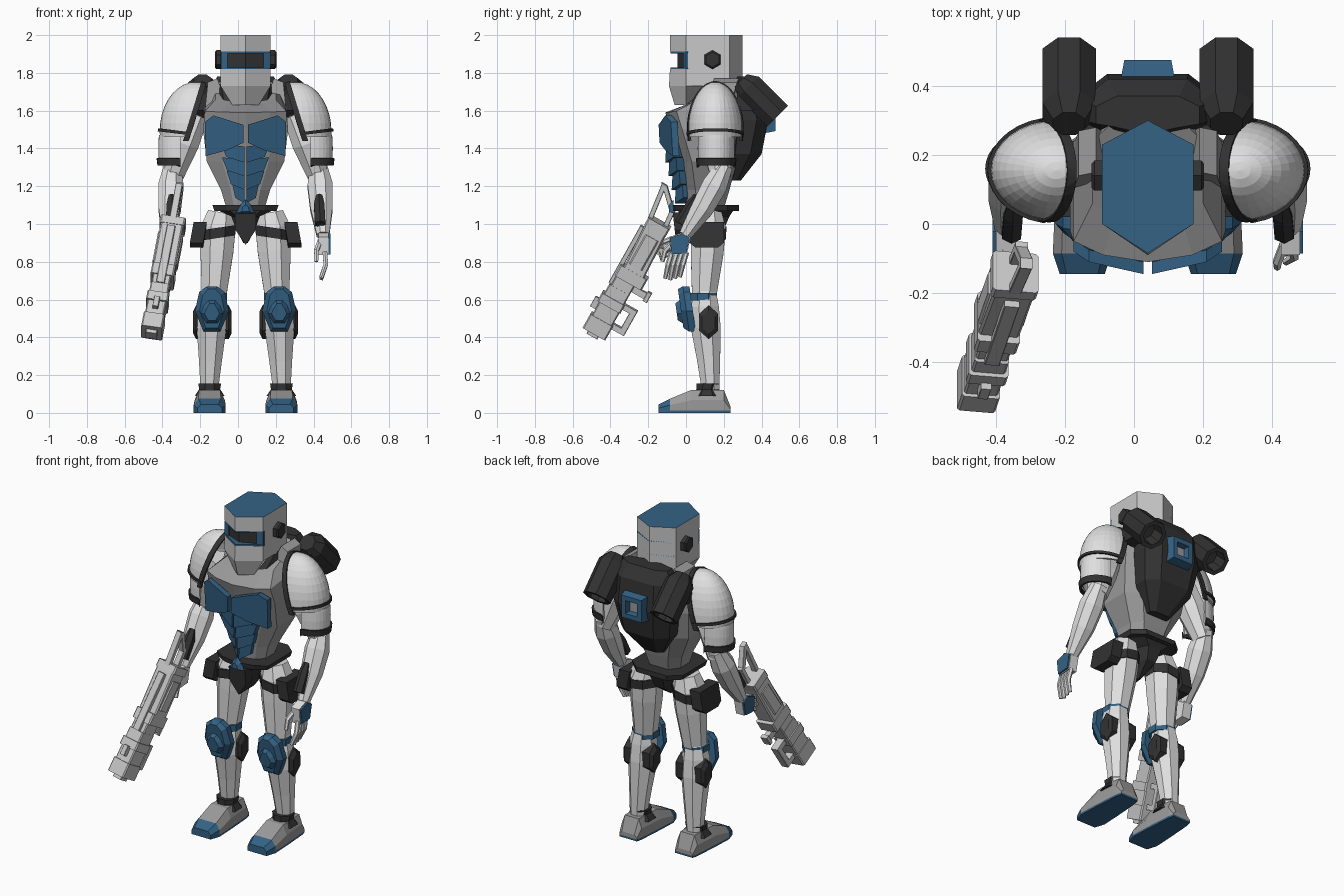
import bpy, bmesh, math
from mathutils import Vector as V

if "Cube" in bpy.data.objects:
    bpy.data.objects.remove(bpy.data.objects["Cube"])

CX = 0.04  # the body's centre line (the rifle shifts the overall centre)

def material(name, *c):
    m = bpy.data.materials.new(name)
    m.diffuse_color = (*c, 1)
    m.use_nodes = True
    m.node_tree.nodes["Principled BSDF"].inputs["Base Color"].default_value = m.diffuse_color
    return m

LIGHT = material("light_grey", .74, .74, .74)
MID = material("mid_grey", .33, .33, .33)
PALE = material("pale_grey", .58, .58, .58)
DARK = material("charcoal", .032, .032, .032)
BLUE = material("steel_blue", .034, .122, .235)

def finish(bm, name, mat, mirror=False, rule=None, mat2=None, solid=0):
    bmesh.ops.recalc_face_normals(bm, faces=bm.faces)
    if rule:
        for f in bm.faces:
            f.material_index = int(rule(f))
    me = bpy.data.meshes.new(name)
    bm.to_mesh(me)
    bm.free()
    me.materials.append(mat)
    if mat2:
        me.materials.append(mat2)
    ob = bpy.data.objects.new(name, me)
    bpy.context.collection.objects.link(ob)
    ob.location.x = CX
    if solid:
        ob.modifiers.new("thick", 'SOLIDIFY').thickness = solid
    if mirror:
        ob.modifiers.new("mirror", 'MIRROR').use_clip = False
    return ob

def skin(bm, rings):
    vs = [[bm.verts.new(p) for p in r] for r in rings]
    n = len(vs[0])
    for a, b in zip(vs, vs[1:]):
        for i in range(n):
            bm.faces.new((a[i], a[(i+1) % n], b[(i+1) % n], b[i]))
    bm.faces.new(vs[0])
    bm.faces.new(vs[-1])

def loft(name, rings, mat, **k):
    bm = bmesh.new()
    skin(bm, rings)
    return finish(bm, name, mat, **k)

def prism(name, pts, vec, mat, **k):
    return loft(name, [pts, [V(p) + V(vec) for p in pts]], mat, **k)

def tube(name, path, mat, n=8, axis=None, **k):
    """Path points are (x, y, z, r) or (x, y, z, rx, ry)."""
    rings = []
    for i, p in enumerate(path):
        t = V(axis) if axis else V(path[min(i+1, len(path)-1)][:3]) - V(path[max(i-1, 0)][:3])
        t.normalize()
        u = V((0, 1, 0)) if abs(t.x) > .9 else V((1, 0, 0))
        u = (u - t*u.dot(t)).normalized()
        w = t.cross(u)
        rx, ry = p[3], p[-1]
        an = [(j+.5)*2*math.pi/n for j in range(n)]
        rings.append([V(p[:3]) + u*rx*math.cos(a) + w*ry*math.sin(a) for a in an])
    return loft(name, rings, mat, **k)

def oct_ring(w, yf, yb, z, c=.06, zb=None):
    half = [(w*.6, yf+.02), (w, yf+c), (w, yb-c), (w*.6, yb)]
    pts = [(0, yf)] + half + [(0, yb)] + [(-x, y) for x, y in reversed(half)]
    zb = z if zb is None else zb
    return [(x, y, z + (zb-z)*(y-yf)/(yb-yf)) for x, y in pts]

# Head: hexagonal helmet with recessed visor
def hexa(z, front=-.085, w=.132, yf=0.0):
    return [(0, front, z), (w, yf, z), (.132, .23, z), (0, .3, z), (-.132, .23, z), (-w, yf, z)]
jaw = [(0, -.06, 1.63), (.07, 0, 1.63), (.11, .15, 1.75), (0, .29, 1.80), (-.11, .15, 1.75), (-.07, 0, 1.63)]
loft("helmet_jaw", [jaw, hexa(1.73, -.09), hexa(1.82)], PALE)
loft("helmet_crown", [hexa(1.912), hexa(2)], PALE, rule=lambda f: f.normal.z > .9, mat2=BLUE)
loft("helmet_middle", [hexa(1.82, -.045, yf=.01), hexa(1.912, -.045, yf=.01)], PALE,
     rule=lambda f: f.normal.y < -.2, mat2=DARK)
for z in (1.818, 1.903):
    loft("visor_rim", [hexa(z, -.083, .130), hexa(z+.011, -.083, .130)], BLUE)
prism("visor_cheek", [(.095, -.015, 1.825), (.131, 0, 1.825), (.131, .012, 1.825), (.095, .012, 1.825)],
      (0, 0, .08), BLUE, mirror=True)
tube("ear_cap", [(.12, .14, 1.87, .05), (.155, .14, 1.87, .05), (.163, .14, 1.87, .04)], DARK, 6, mirror=True)

# Neck and torso
tube("neck", [(0, .16, 1.58, .09), (0, .15, 1.82, .08)], MID)
prism("neck_strap", [(.06, .01, 1.62), (.115, .05, 1.65), (.13, .13, 1.74), (.08, .10, 1.72)],
      (.02, .05, 0), DARK, mirror=True)
loft("torso", [oct_ring(.10, 0, .2, 1.08), oct_ring(.13, -.01, .23, 1.18), oct_ring(.205, -.03, .27, 1.33),
               oct_ring(.225, -.08, .3, 1.5), oct_ring(.215, -.11, .3, 1.59, zb=1.64),
               oct_ring(.16, .0, .3, 1.63, zb=1.77)], MID)
prism("collar_wing", [(.10, .12, 1.64), (.215, .10, 1.60), (.20, .14, 1.75), (.15, .15, 1.77)],
      (0, .13, 0), MID, mirror=True)

# Chest and stomach armour
prism("chest_plate", [(.012, -.145, 1.525), (.17, -.11, 1.575), (.215, -.08, 1.54), (.212, -.07, 1.36),
                      (.1, -.11, 1.39), (.012, -.14, 1.43)], (0, .035, 0), BLUE, mirror=True)
for i, w in enumerate((.13, .125, .10, .07)):
    z, y = 1.41-.072*i, -.105+.017*i
    prism("stomach_plate", [(.005, y, z), (w, y+.035, z+.015), (w*.78, y+.04, z-.055), (.005, y-.005, z-.085)],
          (0, .055, 0), BLUE, mirror=True)

# Backpack with square port and two thrusters
loft("backpack", [oct_ring(.07, .2, .29, 1.23, .02), oct_ring(.165, .2, .40, 1.37), oct_ring(.195, .22, .435, 1.55),
                  oct_ring(.19, .24, .42, 1.71), oct_ring(.15, .26, .37, 1.78, .03)], DARK)
def square(r, y):
    return [(x*r, y, 1.56+z*r) for x, z in ((-1, -1), (1, -1), (1, 1), (-1, 1))]
loft("backpack_port", [square(.08, .41), square(.068, .475), square(.04, .475), square(.035, .44)], BLUE,
     rule=lambda f: f.normal.y > .9 and f.calc_center_median().y < .46, mat2=MID)
tube("thruster", [(.228, .29, 1.76, .05), (.228, .33, 1.725, .084), (.228, .485, 1.57, .084),
                  (.228, .485, 1.57, .06), (.228, .42, 1.635, .055)], DARK, 8, axis=(0, 1, -1), mirror=True)
prism("thruster_mount", [(.15, .27, 1.60), (.27, .27, 1.60), (.27, .36, 1.60), (.15, .36, 1.60)], (0, 0, .1), DARK, mirror=True)

# Shoulder domes: slices of ellipsoids with dark rims
def shell(name, mat, centre, radii, cuts):
    bm = bmesh.new()
    bmesh.ops.create_uvsphere(bm, u_segments=32, v_segments=18, radius=1)
    for v in bm.verts:
        v.co = V(c + r*q for c, r, q in zip(centre, radii, v.co))
    for co, no in cuts:  # keeps the side the normal points to
        bmesh.ops.bisect_plane(bm, geom=bm.verts[:]+bm.edges[:]+bm.faces[:], plane_co=co, plane_no=no, clear_inner=True)
    finish(bm, name, mat, mirror=True, solid=.014)

SC, UP, DN = (.265, .155, 1.49), (0, 0, 1), (0, 0, -1)
tilt = ((.215, 0, 1.75), (.29, 0, .09))
shell("shoulder_dome", LIGHT, SC, (.19, .145, .262), [((0, 0, 1.46), UP), tilt])
shell("shoulder_rim", DARK, SC, (.20, .155, .3), [((0, 0, 1.435), (-.12, 0, 1)), ((.2, 0, 1.475), (.12, 0, -1)), tilt])
shell("shoulder_arch", DARK, SC, (.197, .152, .27),
      [((0, 0, 1.44), UP), ((.205, 0, 1.75), (.29, 0, .09)), ((.235, 0, 1.75), (-.29, 0, -.09))])
AC, OUT = (.345, .16, 1.40), ((.345, 0, 0), (1, 0, 0))
shell("arm_guard", LIGHT, AC, (.117, .098, .3), [((0, 0, 1.33), UP), ((0, 0, 1.47), DN), OUT])
shell("arm_guard_rim", DARK, AC, (.128, .108, .3), [((0, 0, 1.31), UP), ((0, 0, 1.348), DN), OUT])

# Arms
tube("upper_arm", [(.26, .155, 1.58, .07), (.325, .16, 1.43, .085), (.385, .185, 1.25, .058)], LIGHT, mirror=True)
tube("forearm", [(.385, .205, 1.31, .048), (.395, .15, 1.20, .072), (.402, .085, 1.08, .064), (.41, -.005, .94, .036)],
     LIGHT, mirror=True)
tube("forearm_bracer", [(.39, .06, 1.15, .02), (.39, .03, 1.10, .032), (.395, -.03, 1.0, .032)], DARK, 6, mirror=True)

# Hands: palm, blue back plate, open fingers on one side, gripping ones on the other
hand = [(-.09, .93), (-.02, .955), (.025, .93), (.005, .84), (-.08, .835)]
prism("palm", [(.385, y, z) for y, z in hand], (.055, 0, 0), LIGHT, mirror=True)
prism("hand_plate", [(.44, -.035+(y+.035)*.92, .89+(z-.89)*.92) for y, z in hand], (.01, 0, 0), BLUE, mirror=True)
for i in range(4):
    y = -.075+.026*i
    tube("finger", [(.42, y, .85, .014), (.425, y-.02, .785, .014), (.40, y-.035, .705+.008*abs(i-1), .011)], LIGHT, 6)
    z = .85+.025*i
    tube("grip_finger", [(-.42, -.07, z, .013), (-.425, -.12, z-.02, .013), (-.39, -.14, z-.03, .012)], LIGHT, 6, axis=(0, -1, -.3))
tube("thumb", [(.395, -.06, .91, .015), (.375, -.11, .86, .014), (.375, -.125, .80, .011)], LIGHT, 6, mirror=True)

# Belt, pelvis and pentagonal front plate
loft("pelvis", [oct_ring(.012, -.03, .1, .90, .03), oct_ring(.05, -.04, .2, .97), oct_ring(.075, -.04, .23, 1.04),
                oct_ring(.14, -.04, .25, 1.07)], DARK)
prism("crotch_plate", [(-.055, -.07, 1.06), (.055, -.07, 1.06), (.055, -.06, .97), (0, -.05, .89), (-.055, -.06, .97)],
      (0, .06, 0), DARK)
loft("belt", [oct_ring(.165, -.07, .28, 1.07), oct_ring(.175, -.075, .28, 1.10)], DARK)
loft("belt_buckle", [[(-.05, -.065, 1.055), (.05, -.065, 1.055), (.03, -.065, 1.10), (0, -.065, 1.13), (-.03, -.065, 1.10)],
                     [(-.02, -.09, 1.065), (.02, -.09, 1.065), (.015, -.09, 1.09), (0, -.09, 1.1), (-.015, -.09, 1.09)]], BLUE)

# Legs
tube("thigh", [(.13, .12, 1.06, .075), (.145, .118, .98, .1), (.152, .112, .85, .094), (.168, .095, .6, .068)],
     LIGHT, mirror=True)
tube("thigh_strap", [(.15, .115, .925, .104), (.147, .115, .98, .107)], DARK, axis=(.15, 0, 1), mirror=True)
prism("thigh_pouch", [(.225, .02, .90), (.225, .05, .875), (.225, .17, .875), (.225, .2, .90), (.205, .2, 1.01), (.205, .02, 1.01)],
      (.07, 0, 0), DARK, mirror=True)
tube("shin", [(.172, .10, .66, .06), (.178, .10, .56, .08), (.18, .105, .45, .085), (.186, .12, .28, .066), (.192, .13, .12, .05)],
     LIGHT, mirror=True)
tube("knee_strap", [(.17, .09, .595, .079), (.17, .09, .635, .079)], BLUE, axis=UP, mirror=True)
def knee(y, w, z0, z1):  # leans forward towards the top
    m = (z0+z1)/2
    return [(.178+w*a, y-.14*(z-.55), z) for a, z in
            ((-.5, z0), (.5, z0), (1, m-.01), (.75, z1-.03), (.3, z1), (-.3, z1), (-.75, z1-.03), (-1, m-.01))]
loft("knee_guard", [knee(.035, .09, .43, .67), knee(0, .09, .43, .67), knee(-.028, .065, .45, .655)], BLUE, mirror=True)
loft("knee_cap", [knee(-.02, .065, .47, .60), knee(-.052, .04, .49, .58)], BLUE, mirror=True)
tube("knee_joint", [(.075, .12, .48, .04, .06), (.09, .12, .48, .058, .09), (.262, .12, .48, .058, .09), (.277, .12, .48, .04, .06)],
     DARK, 6, axis=(1, 0, 0), mirror=True)

# Ankles and feet: blue toe and sole chosen by position
tube("ankle", [(.19, .11, .09, .085), (.19, .11, .125, .06), (.19, .115, .155, .065)], DARK, axis=UP, mirror=True)
bm = bmesh.new()
skin(bm, [[(.19-w, y, 0), (.19+w, y, 0), (.19+w, y, h*.55), (.19+w*.7, y, h), (.19-w*.7, y, h), (.19-w, y, h*.55)]
          for y, w, h in ((-.145, .065, .045), (-.085, .085, .075), (.03, .08, .122), (.20, .068, .122), (.235, .06, .035))])
bmesh.ops.bisect_plane(bm, geom=bm.verts[:]+bm.edges[:]+bm.faces[:], plane_co=(0, 0, .012), plane_no=UP)
finish(bm, "foot", MID, mirror=True, mat2=BLUE,
       rule=lambda f: f.calc_center_median().y < -.088 or f.calc_center_median().z < .012)

# Rifle, built along its own axis: t along, s towards the underside, u sideways
O = V((-.345-CX, -.15, 1.0))
T = V((-.11, -.32, -.57)).normalized()
S = V((0, .87, -.49))
U = T.cross(S).normalized()

def rifle(name, t0, t1, s0, s1, w, shift=0.0):
    """Box from t0 to t1; shift slides the far end along s."""
    def ring(t, d):
        c = .12*w
        pts = [(s0, -w+c), (s0, w-c), (s0+c, w), (s1-c, w), (s1, w-c), (s1, -w+c), (s1-c, -w), (s0+c, -w)]
        return [O + T*t + S*(s+d) + U*u for s, u in pts]
    loft(name, [ring(t0, 0), ring(t1, shift)], PALE)

for part in (("rifle_body", 0, .33, -.058, .065, .06, .015), ("rifle_rear_cap", -.015, .03, -.06, .07, .067),
             ("rifle_side_panel", .07, .25, -.03, .05, .067), ("rifle_top_rail", .05, .40, -.076, -.05, .022),
             ("rifle_neck", .32, .48, -.058, .055, .048), ("rifle_collar", .28, .345, -.066, .098, .062),
             ("rifle_barrel", .40, .65, -.068, .055, .05), ("rifle_barrel_ring", .46, .51, -.08, .06, .058),
             ("rifle_muzzle", .59, .675, -.078, .06, .056), ("rifle_bore", .65, .695, -.045, .02, .03),
             ("rifle_sight", .50, .56, -.10, -.06, .015), ("rifle_magazine", .35, .385, .04, .15, .018),
             ("rifle_magazine_foot", .34, .395, .13, .155, .024), ("rifle_grip", .10, .14, .07, .12, .02),
             ("rifle_foregrip_front", .58, .61, .04, .12, .025), ("rifle_foregrip_back", .46, .49, .04, .11, .025),
             ("rifle_foregrip_bar", .46, .61, .10, .135, .025),
             ("stock_top", 0, -.20, -.06, -.034, .018, -.025), ("stock_low", 0, -.12, .03, .057, .018, -.01),
             ("stock_end", -.10, -.205, .015, .05, .018, -.105)):
    rifle(*part)
